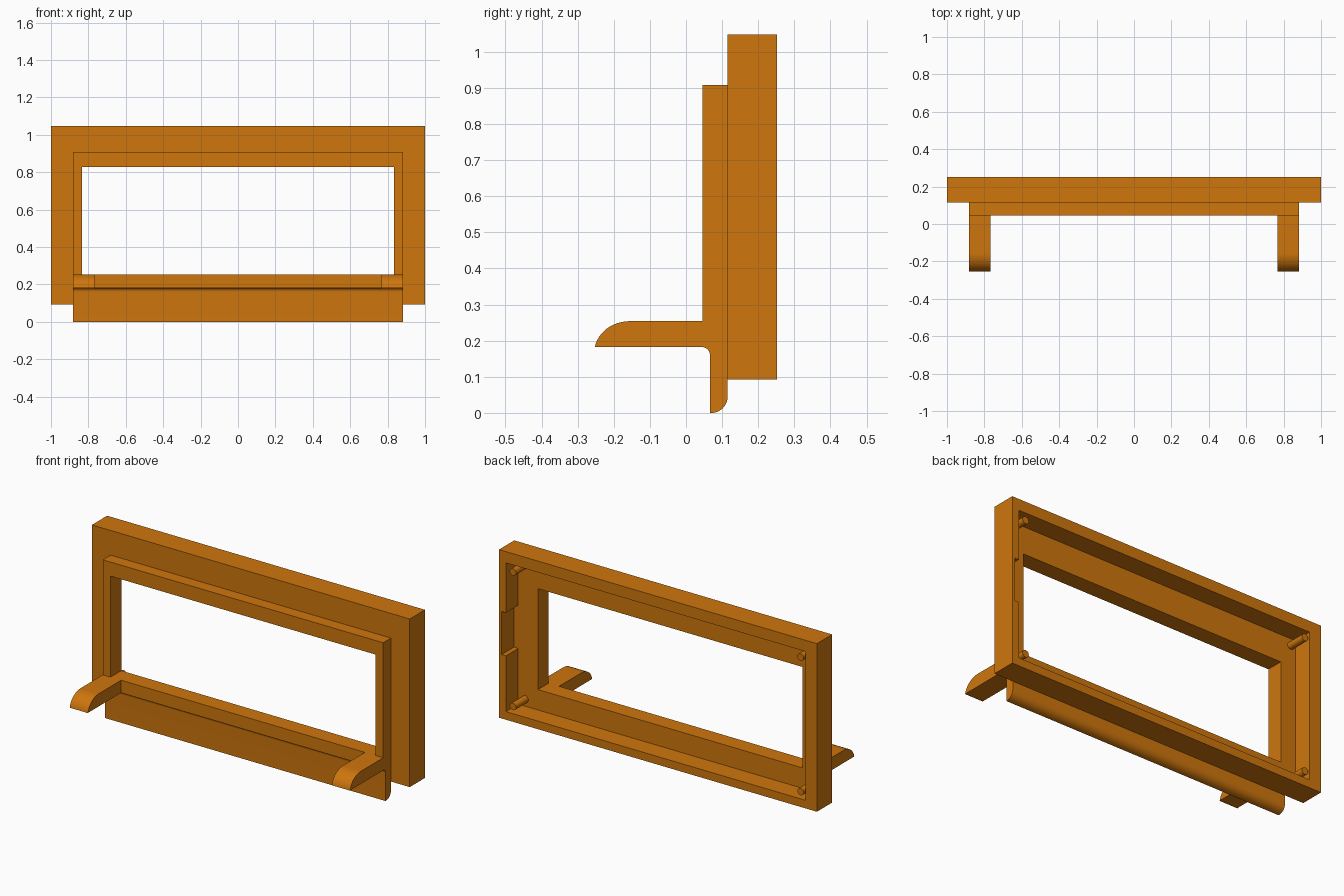
import bpy, bmesh, math

if "Cube" in bpy.data.objects:
    bpy.data.objects.remove(bpy.data.objects["Cube"])

mat = bpy.data.materials.new("orange_plastic")
mat.diffuse_color = (0.62, 0.18, 0.004, 1)
mat.use_nodes = True
mat.node_tree.nodes["Principled BSDF"].inputs["Base Color"].default_value = mat.diffuse_color


def finish(name, bm):
    bmesh.ops.recalc_face_normals(bm, faces=bm.faces[:])
    me = bpy.data.meshes.new(name)
    bm.to_mesh(me)
    bm.free()
    me.materials.append(mat)
    ob = bpy.data.objects.new(name, me)
    bpy.context.collection.objects.link(ob)
    return ob


def prism(name, profile, x0, x1):
    """Extrude a (y, z) outline along x."""
    bm = bmesh.new()
    face = bm.faces.new([bm.verts.new((x0, y, z)) for y, z in profile])
    out = bmesh.ops.extrude_face_region(bm, geom=[face])
    verts = [v for v in out["geom"] if isinstance(v, bmesh.types.BMVert)]
    bmesh.ops.translate(bm, verts=verts, vec=(x1 - x0, 0, 0))
    return finish(name, bm)


def box(name, x0, x1, y0, y1, z0, z1):
    return prism(name, [(y0, z0), (y1, z0), (y1, z1), (y0, z1)], x0, x1)


def arc(cy, cz, ry, rz, a0, a1, n=12):
    angles = [math.radians(a0 + (a1 - a0) * i / n) for i in range(n + 1)]
    return [(cy + ry * math.cos(a), cz + rz * math.sin(a)) for a in angles]


def combine(ob, other, operation):
    mod = ob.modifiers.new(operation, 'BOOLEAN')
    mod.operation, mod.solver, mod.object = operation, 'EXACT', other
    bpy.context.view_layer.objects.active = ob
    bpy.ops.object.modifier_apply(modifier=mod.name)
    bpy.data.objects.remove(other)


def smooth(ob):
    bpy.ops.object.select_all(action='DESELECT')
    ob.select_set(True)
    bpy.context.view_layer.objects.active = ob
    bpy.ops.object.shade_smooth_by_angle(angle=math.radians(30))


BACK, FRONT, FLOOR = 0.252, 0.115, 0.141   # housing depth planes
SILL, UNDER = 0.254, 0.182                 # window sill and arm underside

# Housing with hollow back and a side notch
frame = box("housing_frame", -1, 1, FRONT, BACK, 0.092, 1.048)
combine(frame, box("cavity", -0.927, 0.957, FLOOR, 0.4, 0.138, 0.984), 'DIFFERENCE')
combine(frame, box("notch", 0.9, 0.984, FLOOR, 0.4, 0.455, 0.70), 'DIFFERENCE')

# Raised bezel with the filleted hanging lip below it
bezel = ([(0.045, 0.908), (0.045, UNDER)]
         + arc(0.045, UNDER - 0.021, 0.021, 0.021, 90, 0)[1:]
         + [(0.066, 0.002), (0.066, 0)]
         + arc(0.07, 0.044, 0.045, 0.044, -90, 0)
         + [(FRONT, 0.12), (0.13, 0.12), (0.13, 0.908)])
combine(frame, prism("bezel", bezel, -0.882, 0.882), 'UNION')

# Window opening through bezel and housing
combine(frame, box("window", -0.833, 0.833, -0.1, 0.4, SILL, 0.828), 'DIFFERENCE')
smooth(frame)

# Front arms with rounded tips
arm = ([(0.045, UNDER), (0.045, SILL)]
       + arc(-0.155, UNDER - 0.015, 0.099, SILL - UNDER + 0.015, 90, 171)
       + [(-0.252, UNDER)])
for side, x0, x1 in (("left", -0.882, -0.767), ("right", 0.767, 0.882)):
    smooth(prism(side + "_arm", arm, x0, x1))

# Mounting pins in the cavity corners
for x, side in ((-0.897, "left"), (0.913, "right")):
    for z, level in ((0.178, "lower"), (0.943, "upper")):
        bm = bmesh.new()
        bmesh.ops.create_cone(bm, cap_ends=True, segments=24, radius1=0.02,
                              radius2=0.02, depth=BACK - FLOOR)
        for v in bm.verts:
            px, py, pz = v.co
            v.co = (x + px, (BACK + FLOOR) / 2 + pz, z + py)
        smooth(finish(f"{level}_{side}_pin", bm))
